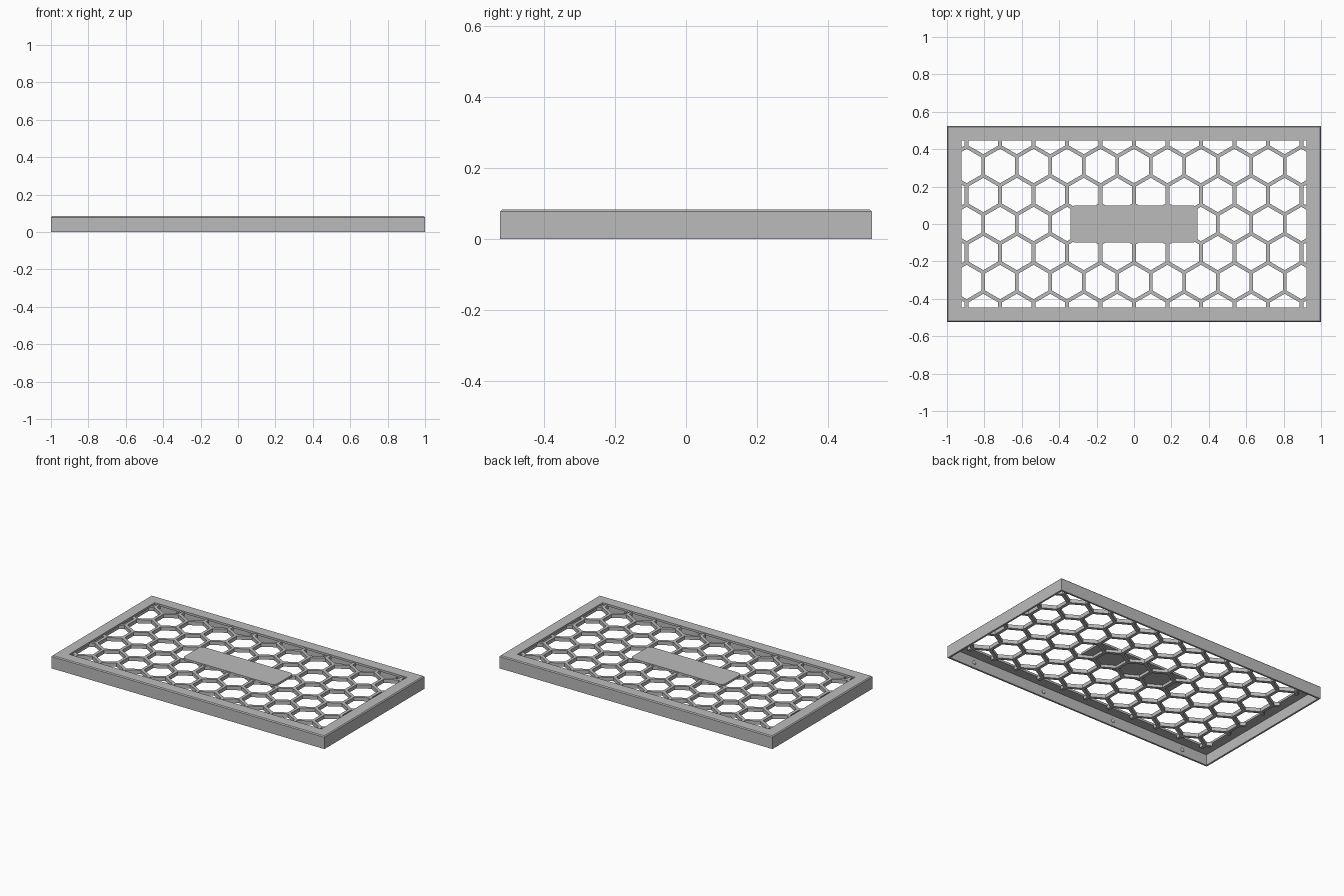
import bpy, bmesh, math
from mathutils import Vector

cube = bpy.data.objects.get("Cube")
if cube:
    bpy.data.objects.remove(cube, do_unlink=True)

HALF_X, HALF_Y, TOP = 1.0, 0.524, 0.084
LIP, WALL, LIP_Z = 0.077, 0.012, 0.07
PITCH, BAR = 0.179, 0.02

grey = bpy.data.materials.new("plain_grey")
grey.use_nodes = True
grey.diffuse_color = (0.5, 0.5, 0.5, 1)
grey.node_tree.nodes["Principled BSDF"].inputs["Base Color"].default_value = (0.5, 0.5, 0.5, 1)


def finish(name, bm):
    bmesh.ops.recalc_face_normals(bm, faces=bm.faces)
    mesh = bpy.data.meshes.new(name)
    bm.to_mesh(mesh)
    bm.free()
    mesh.materials.append(grey)
    obj = bpy.data.objects.new(name, mesh)
    bpy.context.collection.objects.link(obj)
    return obj


def extrude_up(bm, height):
    result = bmesh.ops.extrude_face_region(bm, geom=bm.faces[:])
    verts = [v for v in result["geom"] if isinstance(v, bmesh.types.BMVert)]
    bmesh.ops.translate(bm, verts=verts, vec=(0, 0, height))


# Frame: cross-section (inset, height) swept round a rectangle
bm = bmesh.new()
section = [(0, 0), (0, TOP - 0.006), (0.006, TOP), (LIP, TOP),
           (LIP, LIP_Z), (WALL, LIP_Z), (WALL, 0)]
rings = []
for inset, z in section:
    x, y = HALF_X - inset, HALF_Y - inset
    rings.append([bm.verts.new((sx * x, sy * y, z))
                  for sx, sy in ((-1, -1), (1, -1), (1, 1), (-1, 1))])
for i, ring in enumerate(rings):
    after = rings[(i + 1) % len(rings)]
    for k in range(4):
        n = (k + 1) % 4
        bm.faces.new((ring[k], ring[n], after[n], after[k]))
finish("frame", bm)

# Honeycomb grille: hexagon rings merged, trimmed to the opening, then thickened
bm = bmesh.new()
outer_r = PITCH / math.sqrt(3)
inner_r = (PITCH - BAR) / math.sqrt(3)
directions = [Vector((math.sin(a), math.cos(a), 0))
              for a in (math.radians(60 * k) for k in range(6))]
for row in range(-4, 5):
    for col in range(-7, 7):
        centre = Vector(((col + 0.5 * (row % 2)) * PITCH,
                         row * PITCH * math.sqrt(3) / 2, 0.052))
        outer = [bm.verts.new(centre + d * outer_r) for d in directions]
        inner = [bm.verts.new(centre + d * inner_r) for d in directions]
        for k in range(6):
            n = (k + 1) % 6
            bm.faces.new((outer[k], outer[n], inner[n], inner[k]))
bmesh.ops.remove_doubles(bm, verts=bm.verts, dist=0.001)
bmesh.ops.recalc_face_normals(bm, faces=bm.faces)
edge_x, edge_y = HALF_X - LIP + 0.004, HALF_Y - LIP + 0.004
for normal, reach in (((1, 0, 0), edge_x), ((-1, 0, 0), edge_x),
                      ((0, 1, 0), edge_y), ((0, -1, 0), edge_y)):
    bmesh.ops.bisect_plane(bm, geom=bm.verts[:] + bm.edges[:] + bm.faces[:],
                           plane_co=Vector(normal) * reach, plane_no=normal,
                           clear_outer=True)
extrude_up(bm, 0.024)
finish("honeycomb_grille", bm)

# Blank centre plate with rounded corners, resting on the grille
bm = bmesh.new()
radius, steps = 0.03, 6
outline = []
for quarter, (sx, sy) in enumerate(((1, 1), (-1, 1), (-1, -1), (1, -1))):
    for k in range(steps + 1):
        a = math.pi / 2 * (quarter + k / steps)
        outline.append(bm.verts.new((sx * (0.34 - radius) + radius * math.cos(a),
                                     sy * (0.1 - radius) + radius * math.sin(a),
                                     LIP_Z)))
bm.faces.new(outline)
extrude_up(bm, TOP - LIP_Z)
finish("centre_plate", bm)

# Small snap bumps along the inside of both long walls
bm = bmesh.new()
for side in (-1, 1):
    for k in range(4):
        made = bmesh.ops.create_uvsphere(bm, u_segments=12, v_segments=8, radius=0.012)
        bmesh.ops.scale(bm, verts=made["verts"], vec=(1, 0.6, 1))
        bmesh.ops.translate(bm, verts=made["verts"],
                            vec=((k - 1.5) * 0.535, side * (HALF_Y - WALL), 0.035))
finish("snap_bumps", bm)
